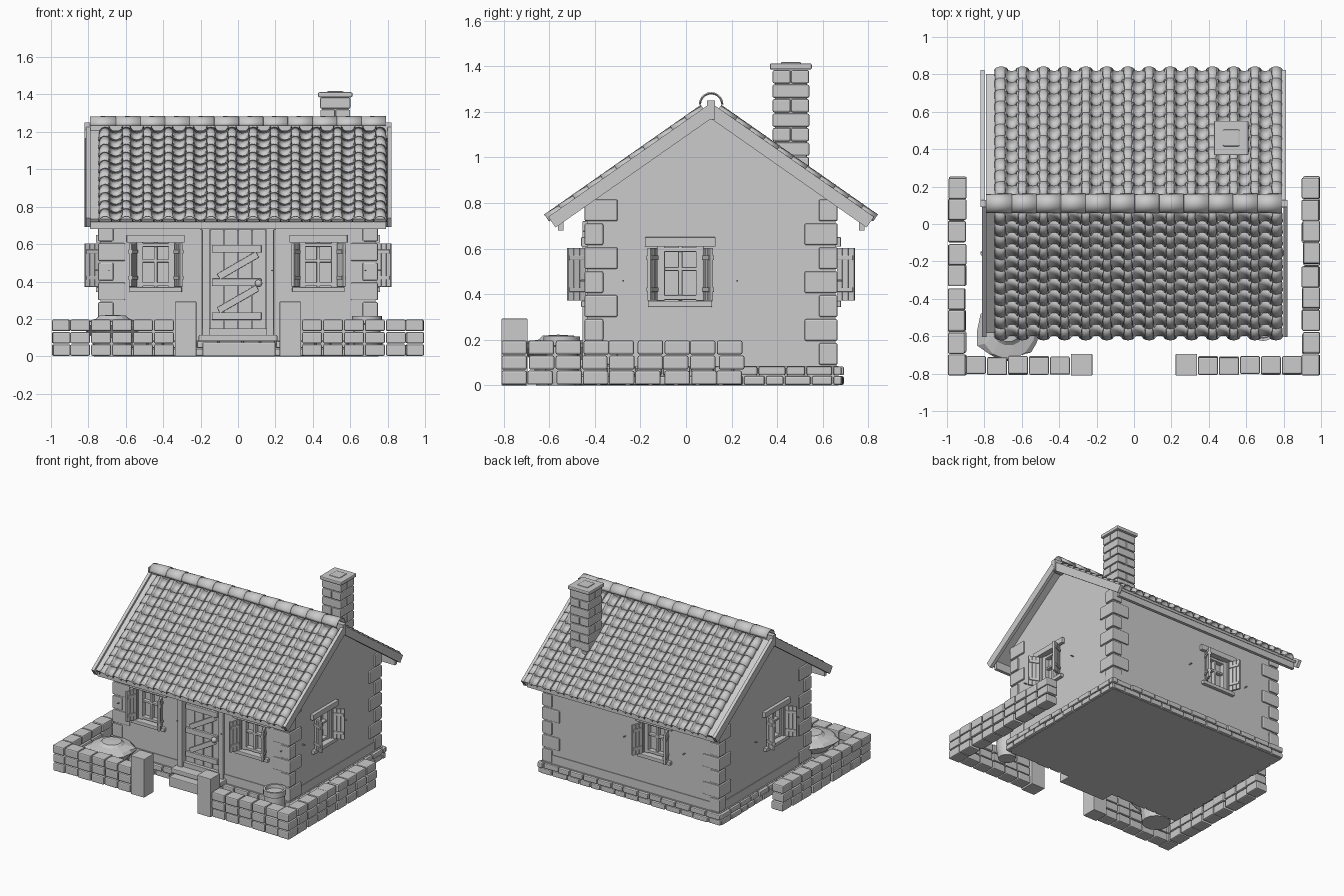
import bpy, bmesh, math, random
from mathutils import Matrix, Vector

random.seed(4)
if "Cube" in bpy.data.objects:
    bpy.data.objects.remove(bpy.data.objects["Cube"])

GREY = (0.6, 0.6, 0.6, 1)
stone = bpy.data.materials.new("plain_grey")
stone.use_nodes = True
stone.diffuse_color = GREY
stone.node_tree.nodes["Principled BSDF"].inputs["Base Color"].default_value = GREY


def move(x, y, z):
    return Matrix.Translation((x, y, z))


def turn(degrees, axis):
    return Matrix.Rotation(math.radians(degrees), 4, axis)


def box(bm, x0, x1, y0, y1, z0, z1, m=Matrix()):
    size = Matrix.Diagonal((x1 - x0, y1 - y0, z1 - z0, 1))
    centre = move((x0 + x1) / 2, (y0 + y1) / 2, (z0 + z1) / 2)
    bmesh.ops.create_cube(bm, size=1, matrix=m @ centre @ size)


def shell(bm, m, length, r0, r1, segments=8):
    """Half tube along local y, open side down."""
    rows = [[bm.verts.new(m @ Vector((r * math.cos(math.pi * i / segments), y,
                                      r * math.sin(math.pi * i / segments))))
             for i in range(segments + 1)] for y, r in ((0, r0), (length, r1))]
    for i in range(segments):
        bm.faces.new((rows[0][i], rows[0][i + 1], rows[1][i + 1], rows[1][i]))


def lathe(bm, m, profile, segments=20):
    verts = [bm.verts.new((r, 0, z)) for r, z in profile]
    edges = [bm.edges.new(pair) for pair in zip(verts, verts[1:])]
    bmesh.ops.spin(bm, geom=verts + edges, axis=(0, 0, 1), cent=(0, 0, 0),
                   angle=math.tau, steps=segments)
    bmesh.ops.remove_doubles(bm, verts=bm.verts, dist=0.0005)
    bmesh.ops.transform(bm, matrix=m, verts=bm.verts)


def finish(name, bm, bevel=0, thick=0, smooth=False):
    bmesh.ops.recalc_face_normals(bm, faces=bm.faces)
    mesh = bpy.data.meshes.new(name)
    bm.to_mesh(mesh)
    bm.free()
    mesh.materials.append(stone)
    ob = bpy.data.objects.new(name, mesh)
    bpy.context.collection.objects.link(ob)
    if bevel:
        mod = ob.modifiers.new("bevel", 'BEVEL')
        mod.width, mod.segments = bevel, 2
    if thick:
        mod = ob.modifiers.new("solidify", 'SOLIDIFY')
        mod.thickness, mod.offset = thick, 0
    if smooth:
        bpy.context.view_layer.objects.active = ob
        ob.select_set(True)
        bpy.ops.object.shade_smooth_by_angle(angle=math.radians(40))
        ob.select_set(False)
    return ob


MID, APEX, SLOPE = 0.11, 1.2, 35
# Wall frames: local x along the wall, local -y outward
windows = [move(-0.44, -0.435, 0), move(0.43, -0.435, 0),
           move(0.735, -0.025, 0) @ turn(90, 'Z'), move(-0.735, -0.025, 0) @ turn(-90, 'Z'),
           move(-0.2, 0.655, 0) @ turn(180, 'Z')]

# House walls with gables, then recesses for the door and windows
bm = bmesh.new()
outline = [(-0.435, 0.02), (0.655, 0.02), (0.655, 0.81), (MID, 1.19), (-0.435, 0.81)]
face = bm.faces.new([bm.verts.new((-0.735, y, z)) for y, z in outline])
out = bmesh.ops.extrude_face_region(bm, geom=[face])
bmesh.ops.translate(bm, vec=(1.47, 0, 0), verts=[v for v in out["geom"] if isinstance(v, bmesh.types.BMVert)])
walls = finish("walls", bm)
bm = bmesh.new()
for m in windows:
    box(bm, -0.1, 0.1, -0.1, 0.05, 0.37, 0.61, m)
box(bm, -0.155, 0.155, -0.6, -0.395, 0.11, 0.68)
cutter = finish("opening_cutter", bm)
mod = walls.modifiers.new("openings", 'BOOLEAN')
mod.operation, mod.object, mod.solver = 'DIFFERENCE', cutter, 'EXACT'
bpy.context.view_layer.objects.active = walls
bpy.ops.object.modifier_apply(modifier=mod.name)
bpy.data.objects.remove(cutter)

# Window frames, sills, lintels, open shutters and shutter pegs
frames, shutters = bmesh.new(), bmesh.new()
for m in windows:
    box(frames, -0.155, 0.155, -0.025, 0.01, 0.608, 0.65, m)
    box(frames, -0.14, 0.14, -0.025, 0.01, 0.343, 0.37, m)
    for s in (-1, 1):
        box(frames, s * 0.085 - 0.017, s * 0.085 + 0.017, 0.012, 0.05, 0.37, 0.61, m)
        box(frames, -0.1, 0.1, 0.012, 0.05, 0.48 + s * 0.105, 0.5 + s * 0.105, m)
        box(frames, s * 0.25 - 0.004, s * 0.25 + 0.004, -0.03, 0.01, 0.455, 0.463, m)
        leaf = m @ move(s * 0.105, -0.005, 0) @ turn(-90 + s * 22, 'Z')
        for i in range(3):
            box(shutters, 0.004 + i * 0.028, 0.03 + i * 0.028, -0.008, 0.008, 0.372, 0.603, leaf)
        for z in (0.41, 0.55):
            box(shutters, 0.008, 0.082, -0.014, 0.014, z, z + 0.02, leaf)
    box(frames, -0.009, 0.009, 0.018, 0.05, 0.37, 0.61, m)
    box(frames, -0.085, 0.085, 0.02, 0.05, 0.502, 0.518, m)
finish("window_frames", frames, 0.004)
finish("window_shutters", shutters, 0.002)

# Door frame, planks, braces and knob
bm = bmesh.new()
for s in (-1, 1):
    box(bm, s * 0.172 - 0.02, s * 0.172 + 0.02, -0.455, -0.4, 0.11, 0.7)
box(bm, -0.2, 0.2, -0.455, -0.4, 0.675, 0.72)
finish("door_frame", bm, 0.004)
bm = bmesh.new()
for i in range(4):
    box(bm, -0.148 + i * 0.075, -0.077 + i * 0.075, -0.415, -0.39, 0.125, 0.675)
for z in (0.215, 0.395, 0.575):
    box(bm, -0.14, 0.125, -0.432, -0.41, z - 0.02, z + 0.02)
for z in (0.305, 0.485):
    box(bm, -0.12, 0.12, -0.432, -0.41, -0.018, 0.018, move(0, 0, z) @ turn(-30, 'Y'))
finish("door", bm, 0.003)
bm = bmesh.new()
bmesh.ops.create_uvsphere(bm, u_segments=12, v_segments=8, radius=0.02, matrix=move(0.11, -0.445, 0.39))
finish("door_knob", bm, smooth=True)

# Front steps, base slab and plinth
bm = bmesh.new()
box(bm, -0.19, 0.2, -0.56, -0.43, 0, 0.075)
box(bm, -0.21, 0.21, -0.51, -0.4, 0.08, 0.115)
finish("door_steps", bm, 0.006)
bm = bmesh.new()
box(bm, -0.75, 0.75, -0.45, 0.67, 0, 0.085)
box(bm, -0.74, 0.74, -0.44, 0.66, 0.08, 0.15)
finish("base", bm)

# Two courses of foundation stones round the house
bm = bmesh.new()
for row in range(2):
    z = 0.002 + row * 0.042
    for length, at in ((1.54, move(0, -0.45, 0)), (1.54, move(0, 0.67, 0)),
                       (1.15, move(-0.75, MID, 0) @ turn(90, 'Z')), (1.15, move(0.75, MID, 0) @ turn(90, 'Z'))):
        x = -length / 2
        while x < length / 2 - 0.02:
            end = min(x + random.uniform(0.08, 0.13), length / 2)
            d = random.uniform(0.015, 0.024)
            box(bm, x + 0.003, end - 0.003, -d, d, z, z + 0.038, at)
            x = end
finish("foundation_stones", bm, 0.007)

# Corner stones, alternating wide and narrow
bm = bmesh.new()
for sx in (-1, 1):
    for sy in (-1, 1):
        for i in range(7):
            w = 0.145 if (i % 2 == 0) == (sy < 0) else 0.082
            z = 0.09 + i * 0.105
            xs = sorted((sx * 0.748, sx * (0.748 - w)))
            ys = sorted((MID + sy * 0.555, MID + sy * (0.555 - w)))
            box(bm, *xs, *ys, z, z + 0.095)
finish("corner_stones", bm, 0.007)

# Roof boards, eave beams, verge boards and tiles on both slopes
boards, tiles = bmesh.new(), bmesh.new()
for s, m in ((1, move(0, MID, APEX) @ turn(-SLOPE, 'X')),
             (-1, move(0, MID, APEX) @ turn(180, 'Z') @ turn(-SLOPE, 'X'))):
    box(boards, -0.79, 0.79, 0, 0.835, -0.002, 0.016, m)
    for x in (-0.81, 0.8):
        box(boards, x - 0.012, x + 0.012, 0, 0.85, -0.025, 0.032, m)
    y = MID + s * 0.66
    box(boards, -0.79, 0.79, y - 0.012, y + 0.012, 0.68, 0.74)
    for row in range(11):
        v = 0.02 + row * 0.075
        for i in range(14):
            x = s * (-0.71 + i * 0.113)
            shell(tiles, m @ move(x, v, 0.014), 0.088, 0.029, 0.035)
            if i < 13:
                pan = m @ move(x + s * 0.0565, v, 0.05) @ turn(180, 'Y')
                shell(tiles, pan, 0.08, 0.036, 0.032, 6)
box(boards, -0.82, 0.82, MID - 0.018, MID + 0.018, 1.165, 1.25)
finish("roof_boards", boards)
finish("roof_tiles", tiles, thick=0.005, smooth=True)
bm = bmesh.new()
for i in range(12):
    shell(bm, move(-0.79 + i * 0.131, MID, 1.232) @ turn(-90, 'Z'), 0.139, 0.047, 0.051, 10)
finish("ridge_tiles", bm, thick=0.006, smooth=True)

# Chimney of stacked courses, each split into two stones
bm = bmesh.new()
box(bm, 0.45, 0.59, 0.39, 0.53, 0.85, 1.38)
for i in range(8):
    z = 0.88 + i * 0.0635
    side = turn(90 * (i % 2), 'Z')
    for s in (-1, 1):
        box(bm, min(0, s * 0.081) + 0.001, max(0, s * 0.081) - 0.001, -0.081, 0.081,
            z, z + 0.058, move(0.52, 0.46, 0) @ side)
box(bm, 0.428, 0.612, 0.368, 0.552, 1.385, 1.412)
box(bm, 0.475, 0.565, 0.415, 0.505, 1.4, 1.418)
finish("chimney", bm, 0.007)

# Garden walls: three courses on each side, turning in to the gate posts
bm = bmesh.new()
for s in (-1, 1):
    for row in range(3):
        z = 0.003 + row * 0.066
        for i in range(9):
            y = -0.81 + i * 0.1185 + random.uniform(-0.006, 0.006) * (i > 0)
            j = random.uniform(-0.006, 0.006)
            xs = sorted((s * (0.995 + min(j, 0)), s * (0.9 + j)))
            box(bm, *xs, y, y + 0.112, z, z + 0.061)
        for i in range(5):
            x = s * (0.844 - i * 0.112)
            j = random.uniform(-0.005, 0.005)
            box(bm, x - 0.053, x + 0.053, -0.805 + j, -0.71 + j, z, z + 0.061)
finish("garden_walls", bm, 0.008)
bm = bmesh.new()
for s in (-1, 1):
    box(bm, s * 0.28 - 0.057, s * 0.28 + 0.057, -0.81, -0.695, 0, 0.292)
finish("gate_posts", bm, 0.003)

# Barrel and low rounded planter beside the front wall
bm = bmesh.new()
lathe(bm, move(0.69, -0.545, 0), [(0, 0), (0.06, 0), (0.075, 0.08), (0.07, 0.17), (0.08, 0.175),
                                  (0.08, 0.215), (0.065, 0.215), (0.062, 0.19), (0, 0.19)])
finish("barrel", bm, smooth=True)
bm = bmesh.new()
lathe(bm, move(-0.67, -0.56, 0), [(0, 0), (0.1, 0), (0.11, 0.1), (0.17, 0.165), (0.16, 0.185),
                                  (0.09, 0.2), (0.07, 0.218), (0, 0.222)], 14)
for v in bm.verts:
    if 0.15 < v.co.z < 0.19:
        v.co += Vector((random.uniform(-0.02, 0.02), random.uniform(-0.02, 0.012), 0))
finish("planter", bm)
